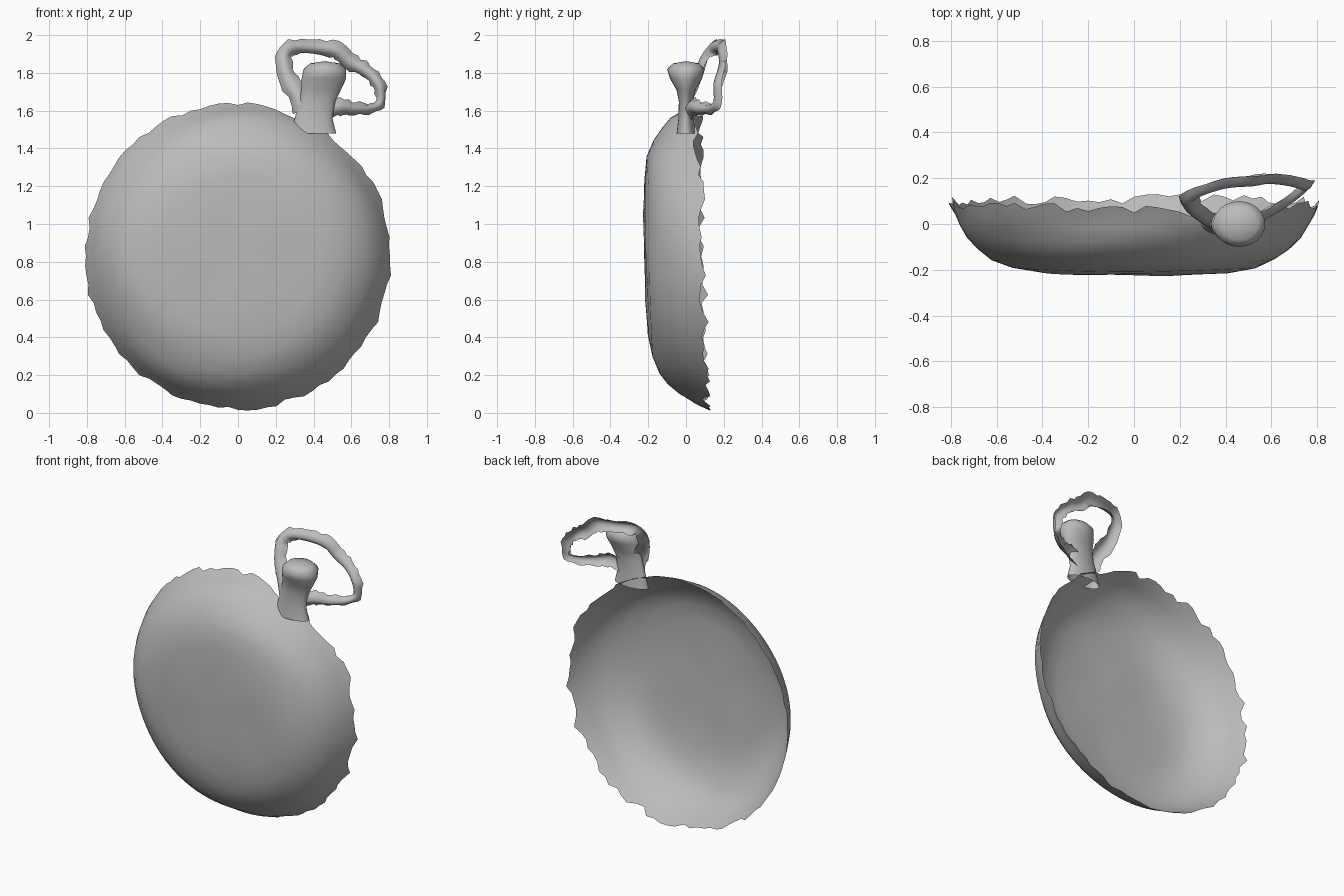
import bpy, bmesh, math, random
from mathutils import Vector

random.seed(4)
cube = bpy.data.objects.get("Cube")
if cube:
    bpy.data.objects.remove(cube)

grey = bpy.data.materials.new("plain grey")
grey.use_nodes = True
colour = (0.5, 0.5, 0.5, 1)
grey.diffuse_color = colour
grey.node_tree.nodes["Principled BSDF"].inputs["Base Color"].default_value = colour


def jitter(amount):
    return random.uniform(-amount, amount)


def skin(name, rows, closed):
    """Join rows of points into one smooth sheet."""
    bm = bmesh.new()
    grid = [[bm.verts.new(p) for p in row] for row in rows]
    for low, high in zip(grid, grid[1:]):
        count = len(low)
        for i in range(count if closed else count - 1):
            j = (i + 1) % count
            bm.faces.new((low[i], low[j], high[j], high[i]))
    bmesh.ops.remove_doubles(bm, verts=bm.verts, dist=0.0005)
    bmesh.ops.recalc_face_normals(bm, faces=bm.faces)
    for face in bm.faces:
        face.smooth = True
    mesh = bpy.data.meshes.new(name)
    bm.to_mesh(mesh)
    bm.free()
    mesh.materials.append(grey)
    obj = bpy.data.objects.new(name, mesh)
    bpy.context.collection.objects.link(obj)
    return obj


# Open-backed round case: (radius, depth) profile with a torn rim
SEGMENTS = 100
CENTRE = 0.83
CROWN_ANGLE = 1.1
profile = [(0, -.22), (.25, -.219), (.42, -.21), (.53, -.193), (.62, -.155),
           (.68, -.11), (.73, -.06), (.765, 0), (.785, .04), (.81, .09)]
rows = []
for k, (radius, depth) in enumerate(profile):
    rim = k == len(profile) - 1
    row = []
    for i in range(SEGMENTS):
        a = math.tau * i / SEGMENTS
        r, y = radius, depth
        if rim:
            near = max(0, 1 - abs(a - CROWN_ANGLE) / 0.5)
            tear = jitter(.022)
            r += tear * .5 - .02 * near
            y += tear - .04 * near
        elif k:
            r += .004 * math.sin(5 * a + k)
            y += .003 * math.sin(3 * a + 2 * k)
        dz = r * math.sin(a)
        row.append((r * math.cos(a), y - .025 * dz, CENTRE + dz))
    rows.append(row)
skin("case_shell", rows, True)

# Winding knob on a flat neck: (x, z, half width, half depth)
sections = [(.4, 1.48, .12, .05), (.4, 1.56, .1, .04), (.42, 1.65, .095, .038),
            (.44, 1.71, .105, .05), (.455, 1.77, .118, .085),
            (.46, 1.82, .113, .1), (.46, 1.85, .08, .07), (.46, 1.862, 0, 0)]
rows = []
for x, z, w, d in sections:
    angles = [math.tau * i / 24 for i in range(24)]
    rows.append([(x + w * math.cos(a), d * math.sin(a), z) for a in angles])
skin("winding_knob", rows, True)

# Hanging loop: a bent ribbon along (x, y, z, half width)
path = [(.35, 0, 1.61, .07), (.31, .02, 1.69, .05), (.26, .06, 1.78, .05),
        (.24, .1, 1.88, .04), (.28, .14, 1.935, .04), (.4, .18, 1.935, .04),
        (.52, .19, 1.92, .045), (.59, .2, 1.86, .045), (.68, .19, 1.81, .04),
        (.745, .17, 1.74, .035), (.755, .17, 1.65, .03), (.71, .13, 1.615, .028),
        (.62, .07, 1.61, .035), (.54, .03, 1.62, .045), (.46, .01, 1.6, .05)]
points = [Vector(p[:3]) for p in path]
STEPS = 4
rows = []
last = len(path) - 1
for s in range(last * STEPS + 1):
    k = min(s // STEPS, last - 1)
    t = s / STEPS - k
    # Catmull-Rom blend through the neighbouring points
    a, b = points[max(k - 1, 0)], points[k]
    c, d = points[k + 1], points[min(k + 2, last)]
    m, n = (c - a) / 2, (d - b) / 2
    e, f = b - c, m + n
    pos = b + m * t + (-3 * e - m - f) * t * t + (2 * e + f) * t ** 3
    tangent = m + 2 * (-3 * e - m - f) * t + 3 * (2 * e + f) * t * t
    side = Vector((-tangent.z, 0, tangent.x)).normalized()
    width = path[k][3] * (1 - t) + path[k + 1][3] * t
    row = []
    for u in (-1, -.6, 0, .6, 1):
        torn = jitter(.008) if abs(u) == 1 else 0
        bulge = Vector((0, .045 * u * u - .025, 0))
        row.append(pos + side * (width * u + torn) + bulge)
    rows.append(row)
skin("hanging_loop", rows, False)
